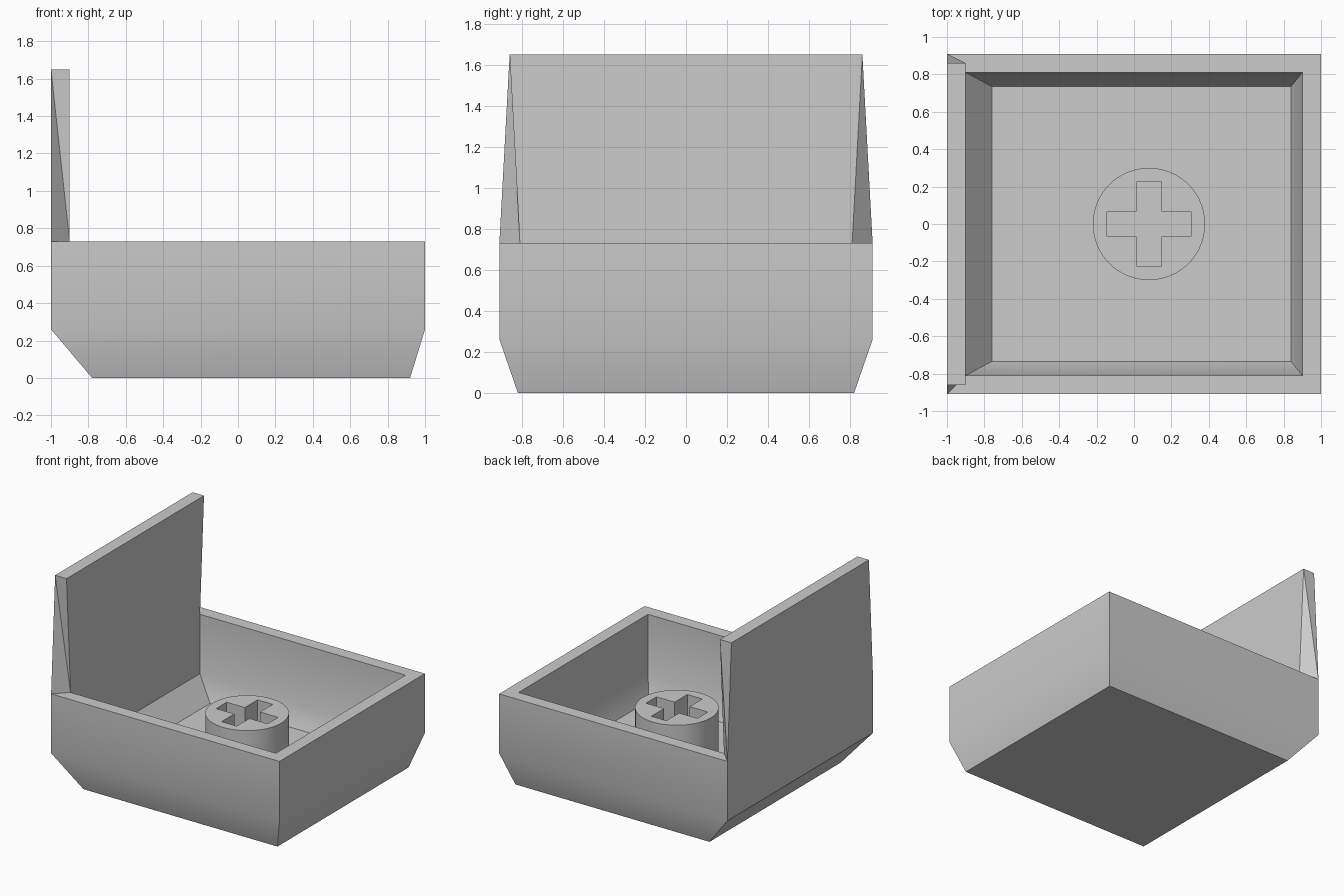
import bpy
import bmesh
from math import cos, sin, tau, radians

cube = bpy.data.objects.get("Cube")
if cube:
    bpy.data.objects.remove(cube, do_unlink=True)

grey = bpy.data.materials.new("light grey")
grey.use_nodes = True
grey.diffuse_color = (0.6, 0.6, 0.6, 1)
grey.node_tree.nodes["Principled BSDF"].inputs["Base Color"].default_value = grey.diffuse_color

RIM, CREASE, FLOOR = 0.73, 0.26, 0.09
WALL_TOP, STEM_TOP = 1.65, 0.52


def finish(bm, name):
    bmesh.ops.recalc_face_normals(bm, faces=bm.faces[:])
    mesh = bpy.data.meshes.new(name)
    bm.to_mesh(mesh)
    bm.free()
    mesh.materials.append(grey)
    obj = bpy.data.objects.new(name, mesh)
    bpy.context.collection.objects.link(obj)
    bpy.ops.object.select_all(action="DESELECT")
    obj.select_set(True)
    bpy.context.view_layer.objects.active = obj
    bpy.ops.object.shade_smooth_by_angle(angle=radians(30))


def ring(bm, x0, x1, y, z):
    return [bm.verts.new(p) for p in ((x0, -y, z), (x1, -y, z), (x1, y, z), (x0, y, z))]


# Hollow tray: rings from the outer base, over the rim, down to the inner floor
bm = bmesh.new()
rings = [
    ring(bm, -0.78, 0.92, 0.82, 0),
    ring(bm, -1, 1, 0.91, CREASE),
    ring(bm, -1, 1, 0.91, RIM),
    ring(bm, -0.9, 0.9, 0.81, RIM),
    ring(bm, -0.9, 0.9, 0.81, CREASE),
    ring(bm, -0.76, 0.84, 0.735, FLOOR),
]
bm.faces.new(rings[0])
bm.faces.new(rings[-1])
outer, inner = rings[2], rings[3]
for a, b in zip(rings, rings[1:]):
    for i in range(4):
        j = (i + 1) % 4
        if not (a is outer and i == 3):  # the left rim carries the tall wall
            bm.faces.new((a[i], a[j], b[j], b[i]))

# Tall side wall growing out of the left rim, with twisted ends
top = ring(bm, -1, -0.9, 0.86, WALL_TOP)
front_out, front_in, back_in, back_out = outer[0], inner[0], inner[3], outer[3]
for face in (
    top,
    (front_out, back_out, top[3], top[0]),
    (front_in, back_in, top[2], top[1]),
    (front_out, front_in, top[0]),
    (front_in, top[1], top[0]),
    (back_out, back_in, top[2]),
    (back_out, top[2], top[3]),
):
    bm.faces.new(face)
finish(bm, "tray_with_side_wall")

# Round stem with a cross-shaped socket
CX, RADIUS, ARM, HALF = 0.08, 0.3, 0.225, 0.066
circle = [(RADIUS * cos(tau * i / 64), RADIUS * sin(tau * i / 64)) for i in range(64)]
cross = []
for c, s in ((1, 0), (0, 1), (-1, 0), (0, -1)):
    for x, y in ((ARM, -HALF), (ARM, HALF), (HALF, HALF)):
        cross.append((x * c - y * s, x * s + y * c))

bm = bmesh.new()
rim_edges = []
for loop in (circle, cross):
    high = [bm.verts.new((CX + x, y, STEM_TOP)) for x, y in loop]
    low = [bm.verts.new((CX + x, y, FLOOR)) for x, y in loop]
    for i in range(len(loop)):
        j = (i + 1) % len(loop)
        bm.faces.new((high[i], high[j], low[j], low[i]))
        rim_edges.append(bm.edges.get((high[i], high[j])))
bmesh.ops.triangle_fill(bm, edges=rim_edges, use_beauty=True, normal=(0, 0, 1))
finish(bm, "socket_stem")
